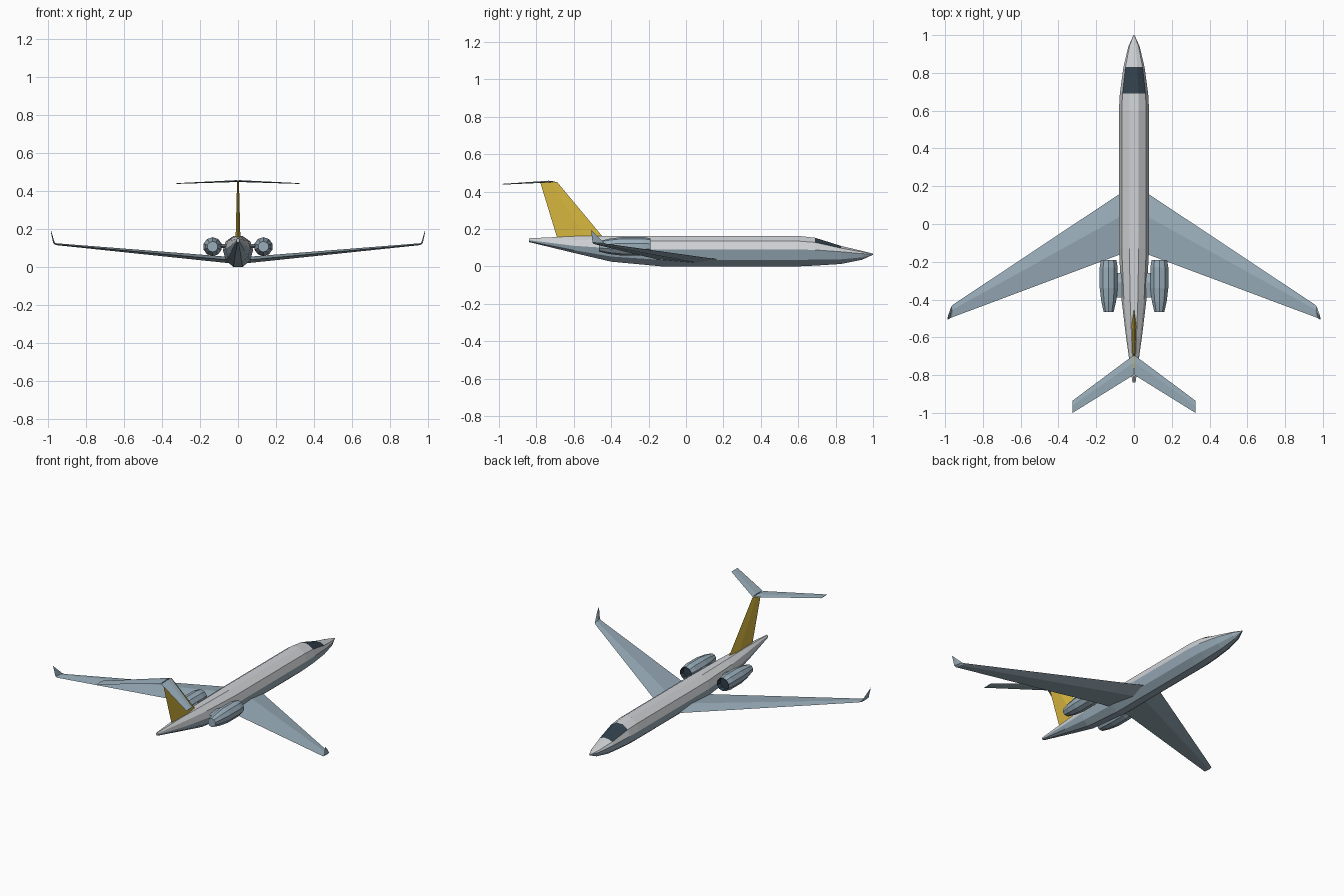
import bpy, bmesh, math
from mathutils import Vector

if "Cube" in bpy.data.objects:
    bpy.data.objects.remove(bpy.data.objects["Cube"])


def material(name, rgb):
    m = bpy.data.materials.new(name)
    m.diffuse_color = (*rgb, 1)
    m.use_nodes = True
    m.node_tree.nodes["Principled BSDF"].inputs["Base Color"].default_value = m.diffuse_color
    return m


LIGHT = material("light_grey", (0.62, 0.64, 0.66))
BLUE = material("blue_grey", (0.32, 0.42, 0.49))
DARK = material("dark_glass", (0.03, 0.05, 0.07))
GOLD = material("gold", (0.68, 0.47, 0.05))


def loft(name, rings, mats, pick=lambda seg, k: 0, caps=(0, 0), mirror=False):
    """Skin a list of equal-length rings, with capped ends."""
    bm = bmesh.new()
    vs = [[bm.verts.new(p) for p in r] for r in rings]
    n = len(rings[0])
    for s in range(len(vs) - 1):
        for k in range(n):
            j = (k + 1) % n
            f = bm.faces.new((vs[s][k], vs[s][j], vs[s + 1][j], vs[s + 1][k]))
            f.material_index = pick(s, k)
    for ring, mi in zip((vs[0], vs[-1]), caps):
        bm.faces.new(ring).material_index = mi
    bmesh.ops.recalc_face_normals(bm, faces=bm.faces)
    me = bpy.data.meshes.new(name)
    bm.to_mesh(me)
    bm.free()
    for m in mats:
        me.materials.append(m)
    ob = bpy.data.objects.new(name, me)
    bpy.context.collection.objects.link(ob)
    if mirror:
        ob.modifiers.new("mirror", "MIRROR").use_mirror_merge = False
    return ob


def body_ring(y, w, zb, zm, zt):
    """Ten-sided section with flat top and bottom."""
    ring = []
    for k in range(10):
        a = math.radians(36 * k)
        s = math.sin(a) / math.sin(math.radians(72))
        ring.append((w * math.cos(a), y, zm + s * ((zt - zm) if s > 0 else (zm - zb))))
    return ring


def rib(le, te, thick, axis):
    """Diamond wing section between leading and trailing edge."""
    le, te, axis = Vector(le), Vector(te), Vector(axis).normalized()
    mid = le.lerp(te, 0.38)
    return [le, mid + axis * thick / 2, te, mid - axis * thick / 2]


# Fuselage: y, half width, bottom, widest height, top
sections = [
    (-0.84, 0.008, 0.130, 0.14, 0.150),
    (-0.60, 0.042, 0.072, 0.11, 0.161),
    (-0.40, 0.066, 0.025, 0.097, 0.163),
    (-0.13, 0.080, 0.000, 0.09, 0.163),
    (0.60, 0.080, 0.000, 0.09, 0.163),
    (0.69, 0.075, 0.004, 0.088, 0.153),
    (0.83, 0.056, 0.013, 0.078, 0.109),
    (0.94, 0.030, 0.035, 0.068, 0.083),
    (1.00, 0.003, 0.062, 0.065, 0.068),
]


def body_paint(seg, k):
    if seg == 5 and k in (1, 2, 3):
        return 2
    return 0 if k < 5 else 1


loft("fuselage", [body_ring(*s) for s in sections], [LIGHT, BLUE, DARK], body_paint)

# Swept wings with upturned winglets
loft("wings", [
    rib((0.03, 0.19, 0.035), (0.03, -0.145, 0.035), 0.034, (0, 0, 1)),
    rib((0.955, -0.425, 0.12), (0.965, -0.495, 0.12), 0.010, (-0.3, 0, 1)),
    rib((0.967, -0.437, 0.125), (0.975, -0.500, 0.128), 0.008, (-1, 0, 0.5)),
    rib((0.982, -0.478, 0.166), (0.987, -0.507, 0.195), 0.004, (-1, 0, 0.2)),
], [BLUE], mirror=True)

# Fin
loft("tail_fin", [
    rib((0, -0.43, 0.14), (0, -0.685, 0.14), 0.026, (1, 0, 0)),
    rib((0, -0.69, 0.452), (0, -0.78, 0.452), 0.010, (1, 0, 0)),
], [GOLD])

# Tailplane on top of the fin
loft("tailplane", [
    rib((0.003, -0.695, 0.453), (0.003, -0.80, 0.453), 0.010, (0, 0, 1)),
    rib((0.325, -0.935, 0.44), (0.325, -1.0, 0.44), 0.004, (0, 0, 1)),
], [BLUE], mirror=True)


# Engine nacelles with recessed dark intakes
def engine_ring(y, r):
    return [(0.134 + r * math.cos(a), y, 0.107 + r * math.sin(a))
            for a in (math.radians(36 * k + 18) for k in range(10))]


loft("engines", [engine_ring(y, r) for y, r in (
    (-0.215, 0.037), (-0.19, 0.043), (-0.23, 0.050), (-0.34, 0.050),
    (-0.41, 0.041), (-0.465, 0.028))],
    [BLUE, DARK], lambda s, k: 1 if s == 0 else 0, (1, 0), mirror=True)

# Engine pylons
loft("engine_pylons", [
    rib((0.04, -0.26, 0.11), (0.04, -0.39, 0.11), 0.022, (0, 0, 1)),
    rib((0.10, -0.26, 0.11), (0.10, -0.39, 0.11), 0.022, (0, 0, 1)),
], [BLUE], mirror=True)
